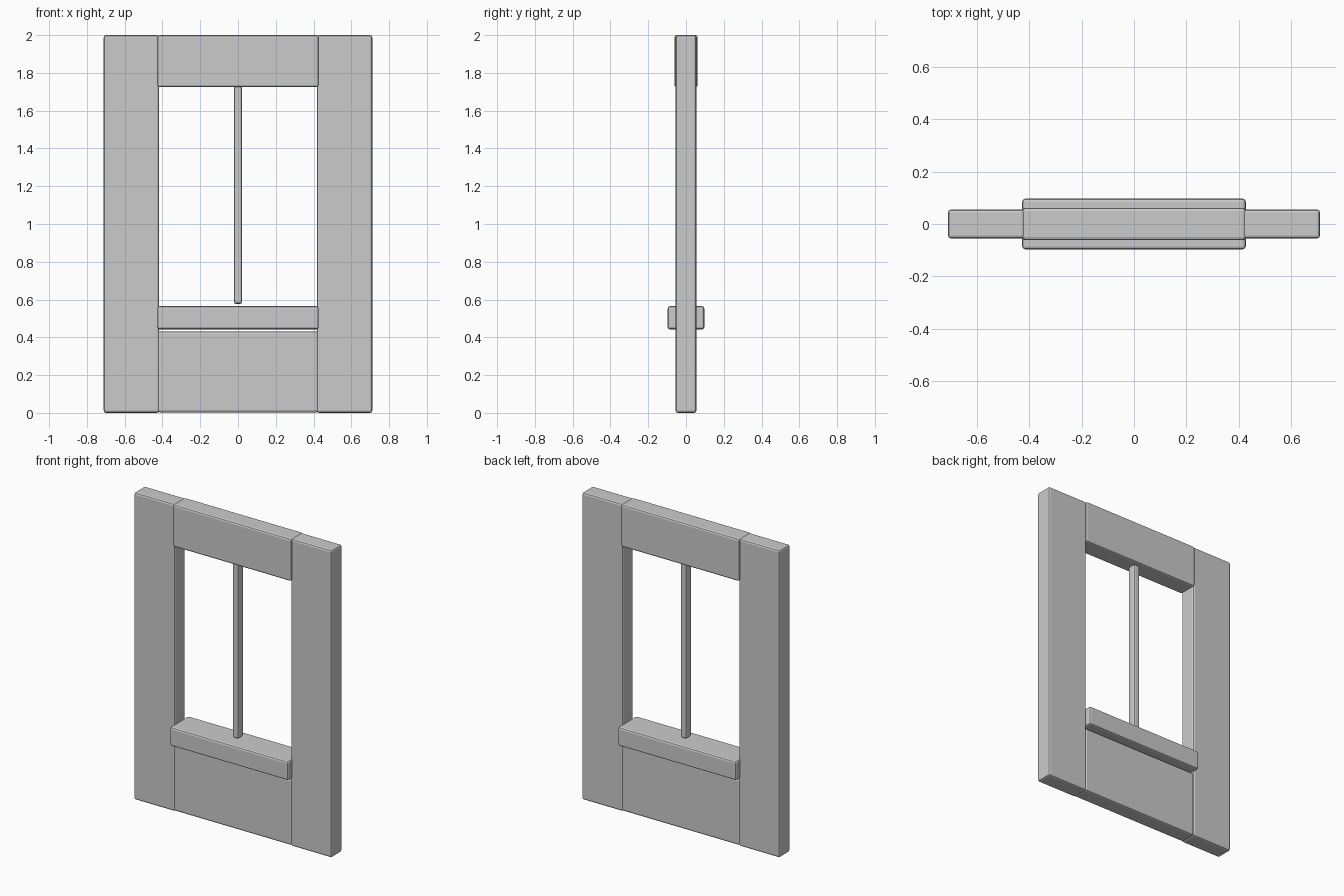
import bpy

if "Cube" in bpy.data.objects:
    bpy.data.objects.remove(bpy.data.objects["Cube"])


def rounded_box(name, x, y, z, radius=0.012):
    """Box spanning the given (min, max) ranges, with softened edges."""
    spans = (x, y, z)
    bpy.ops.mesh.primitive_cube_add(size=1, location=[(a + b) / 2 for a, b in spans])
    ob = bpy.context.object
    ob.name = name
    ob.scale = [b - a for a, b in spans]
    bpy.ops.object.transform_apply(location=False, rotation=False, scale=True)
    bevel = ob.modifiers.new("soft_edges", 'BEVEL')
    bevel.width = radius
    bevel.segments = 2
    bevel.limit_method = 'NONE'
    return ob


# Side posts, left and right
for side, name in ((-1, "left_post"), (1, "right_post")):
    inner, outer = 0.418 * side, 0.711 * side
    rounded_box(name, sorted((inner, outer)), (-0.055, 0.055), (0, 2))

# Top rail, slightly thicker than the posts
rounded_box("top_rail", (-0.427, 0.427), (-0.062, 0.062), (1.724, 2))

# Lower panel under the opening
rounded_box("lower_panel", (-0.425, 0.425), (-0.053, 0.053), (0.002, 0.432))

# Sill projecting front and back
rounded_box("sill", (-0.427, 0.427), (-0.097, 0.097), (0.442, 0.565))

# Thin centre bar hanging from the top rail
rounded_box("centre_bar", (-0.022, 0.022), (-0.028, 0.028), (0.577, 1.75))
